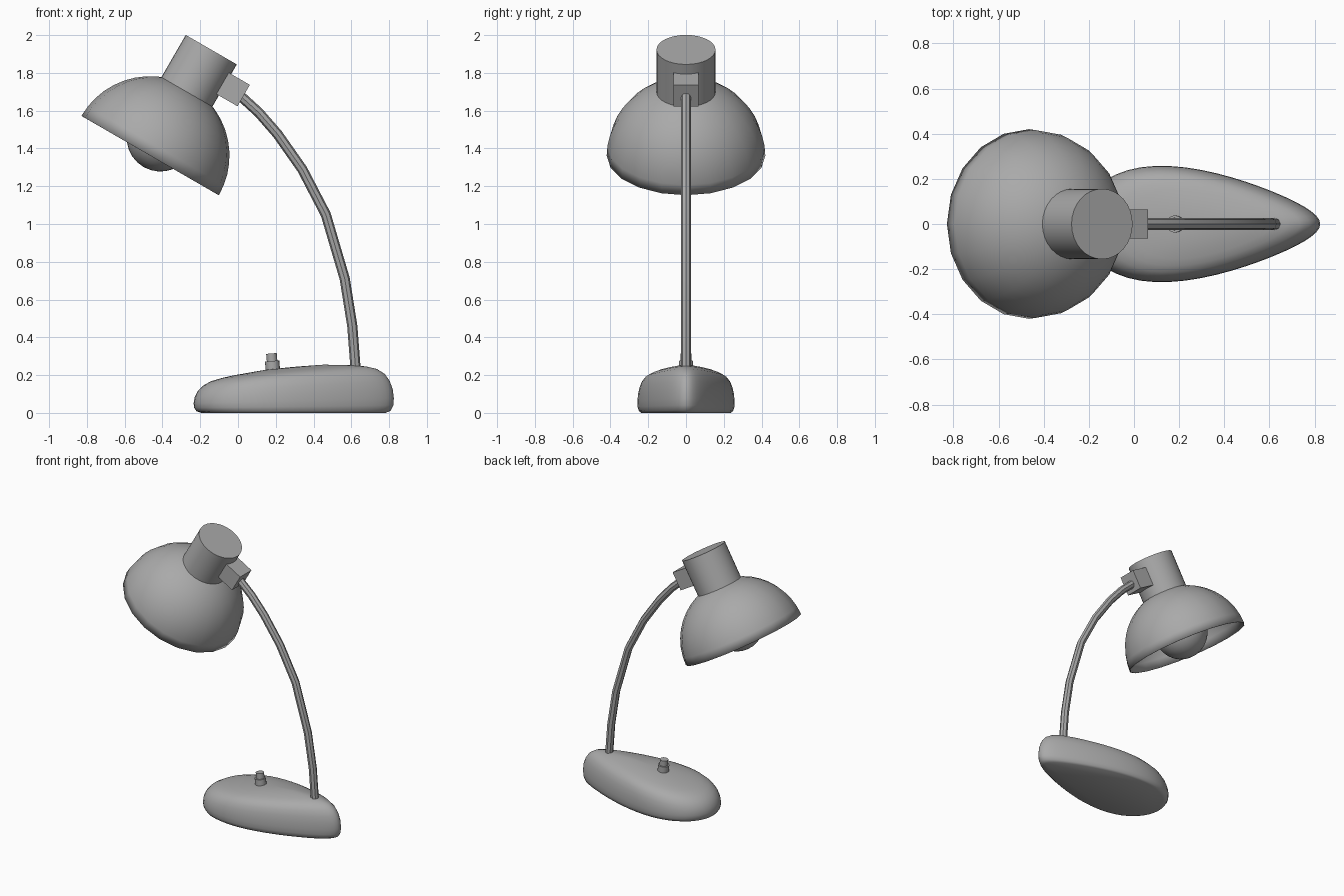
import bpy
import bmesh
import math
from mathutils import Matrix, Vector

if "Cube" in bpy.data.objects:
    bpy.data.objects.remove(bpy.data.objects["Cube"], do_unlink=True)

grey = bpy.data.materials.new("grey_enamel")
grey.use_nodes = True
grey.diffuse_color = (0.4, 0.4, 0.4, 1)
grey.node_tree.nodes["Principled BSDF"].inputs["Base Color"].default_value = (0.4, 0.4, 0.4, 1)


def finish(obj, angle=40):
    """Give an object the material and smooth shading with sharp edges."""
    obj.data.materials.append(grey)
    bpy.ops.object.select_all(action="DESELECT")
    obj.select_set(True)
    bpy.context.view_layer.objects.active = obj
    bpy.ops.object.shade_smooth_by_angle(angle=math.radians(angle))
    return obj


def from_rings(name, rings, matrix=Matrix(), cap_ends=True, angle=40):
    """Skin a stack of equal-length closed rings of points."""
    bm = bmesh.new()
    loops = [[bm.verts.new(matrix @ Vector(p)) for p in ring] for ring in rings]
    n = len(loops[0])
    for a, b in zip(loops, loops[1:]):
        for i in range(n):
            j = (i + 1) % n
            bm.faces.new((a[i], a[j], b[j], b[i]))
    if cap_ends:
        bm.faces.new(loops[0][::-1])
        bm.faces.new(loops[-1])
    bmesh.ops.recalc_face_normals(bm, faces=bm.faces)
    mesh = bpy.data.meshes.new(name)
    bm.to_mesh(mesh)
    bm.free()
    obj = bpy.data.objects.new(name, mesh)
    bpy.context.collection.objects.link(obj)
    return finish(obj, angle)


def lathe(name, profile, matrix, sides, cap_ends=True):
    """Turn (radius, height) pairs round the local z axis."""
    turns = [2 * math.pi * i / sides for i in range(sides)]
    rings = [[(r * math.cos(t), r * math.sin(t), h) for t in turns] for r, h in profile]
    return from_rings(name, rings, matrix, cap_ends)


# Base: a teardrop outline, drawn in level by level into a sloping pebble
MID, HALF = 0.295, 0.53
levels = [(0.92, 0), (0.97, 0.04), (0.995, 0.13), (1, 0.25), (0.99, 0.4), (0.96, 0.55),
          (0.91, 0.68), (0.83, 0.78), (0.72, 0.84), (0.6, 0.88), (0.3, 0.94), (0.04, 0.95)]


def base_ring(scale, rise):
    ring = []
    for i in range(48):
        t = 2 * math.pi * i / 48
        x = MID + scale * HALF * math.cos(t)
        y = scale * math.sin(t) * (0.24 - 0.1 * math.cos(t))
        ring.append((x, y, rise * (0.228 + 0.096 * x)))
    return ring


from_rings("base", [base_ring(s, f) for s, f in levels], angle=60)

# Switch: two stacked cylinders leaning with the slope of the base
lean = Matrix.Translation((0.187, 0, 0.2)) @ Matrix.Rotation(math.radians(-5), 4, "Y")
lathe("switch_collar", [(0.038, 0), (0.038, 0.075)], lean, 16)
lathe("switch_button", [(0.028, 0.06), (0.028, 0.115)], lean, 16)

# Stem: a bent round tube
curve = bpy.data.curves.new("stem", "CURVE")
curve.dimensions = "3D"
curve.bevel_depth = 0.027
curve.bevel_resolution = 2
curve.use_fill_caps = True
path = [(0.625, 0.2), (0.605, 0.46), (0.565, 0.71), (0.465, 1.05),
        (0.34, 1.29), (0.21, 1.475), (0.11, 1.59), (0.0, 1.69)]
spline = curve.splines.new("POLY")
spline.points.add(len(path) - 1)
for point, (x, z) in zip(spline.points, path):
    point.co = (x, 0, z, 1)
stem = bpy.data.objects.new("stem", curve)
bpy.context.collection.objects.link(stem)
bpy.ops.object.select_all(action="DESELECT")
stem.select_set(True)
bpy.context.view_layer.objects.active = stem
bpy.ops.object.convert(target="MESH")
finish(bpy.context.object)

# Head: everything shares one tilted frame at the centre of the shade rim
head = Matrix.Translation((-0.465, 0, 1.3625)) @ Matrix.Rotation(math.radians(30), 4, "Y")

# Shade: an open hemisphere with a thin wall
R = 0.42
arc = [math.radians(82 * i / 10) for i in range(11)]
shade = lathe("shade", [(R * math.cos(a), R * math.sin(a)) for a in arc], head, 20, False)
wall = shade.modifiers.new("wall", "SOLIDIFY")
wall.thickness = 0.006
wall.offset = -1

# Socket cap on top of the shade
lathe("socket_cap", [(0.156, 0.375), (0.156, 0.647)], head, 32)

# Bulb: a ball inside the shade
B = 0.18
ball = [math.radians(-89 + 178 * i / 14) for i in range(15)]
lathe("bulb", [(B * math.cos(a), 0.11 + B * math.sin(a)) for a in ball], head, 24)

# Joint block between the socket cap and the stem
corners = [(0.13, -0.065), (0.27, -0.065), (0.27, 0.065), (0.13, 0.065)]
from_rings("joint_block", [[(x, y, z) for x, y in corners] for z in (0.457, 0.588)], head)
